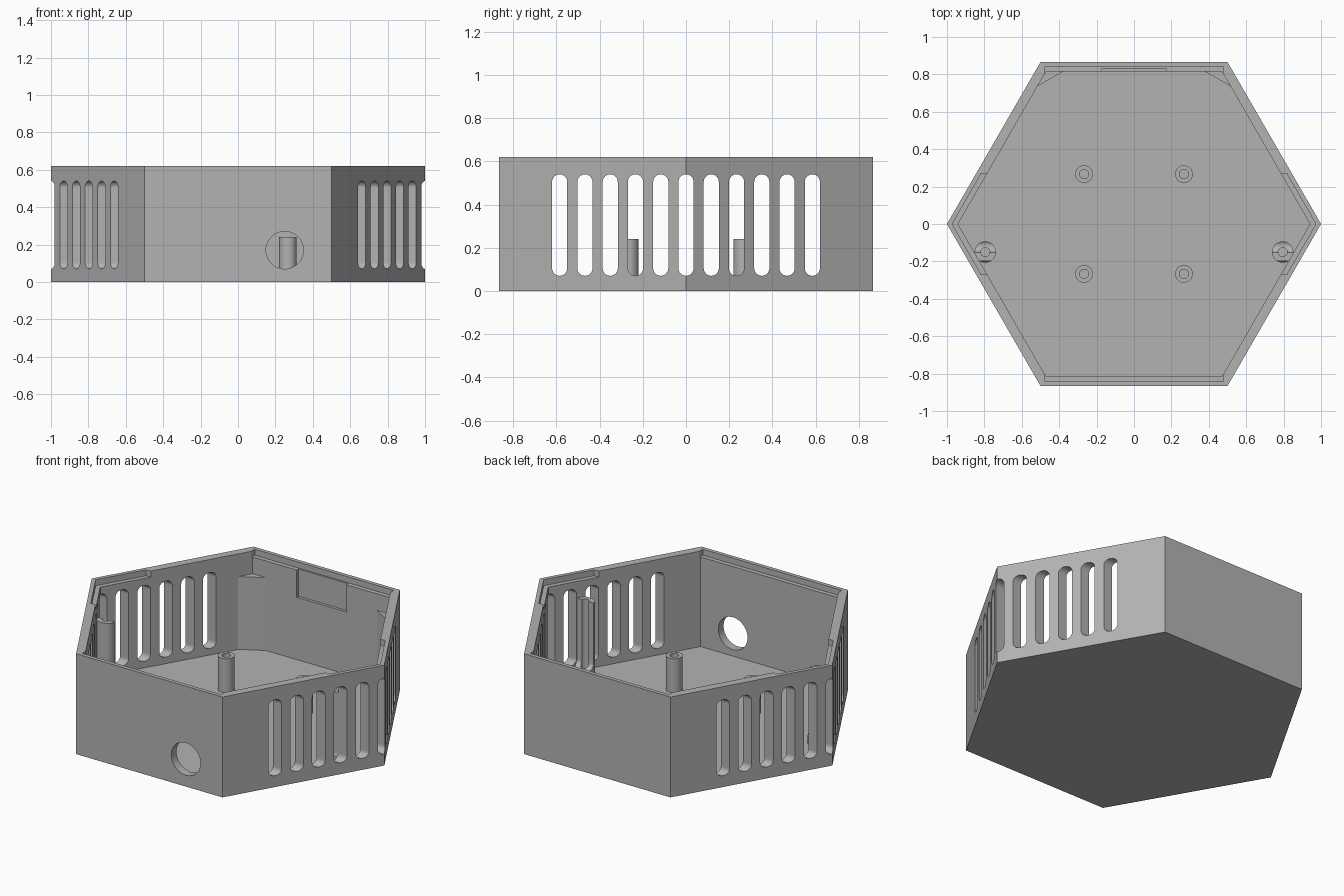
import bpy, bmesh, math
from mathutils import Matrix, Vector

cube = bpy.data.objects.get("Cube")
if cube:
    bpy.data.objects.remove(cube, do_unlink=True)

H, FLOOR, LEDGE = 0.62, 0.03, 0.583
INNER, RECESS = 0.815, 0.842      # wall and lip distances from the centre
S3 = math.sqrt(3)

grey = bpy.data.materials.new("plain grey")
grey.use_nodes = True
grey.diffuse_color = (0.45, 0.45, 0.45, 1)
grey.node_tree.nodes["Principled BSDF"].inputs["Base Color"].default_value = grey.diffuse_color


def prism(bm, points, low, high, matrix=Matrix()):
    """Extrude a counter-clockwise outline from low to high."""
    ends = [[bm.verts.new(matrix @ Vector((x, y, h))) for x, y in points] for h in (low, high)]
    n = len(points)
    bm.faces.new(ends[0][::-1])
    bm.faces.new(ends[1])
    for i in range(n):
        j = (i + 1) % n
        bm.faces.new((ends[0][i], ends[0][j], ends[1][j], ends[1][i]))


def ring(radius, n=32, cx=0, cy=0, start=0, sweep=math.tau):
    step = sweep / n
    return [(cx + radius * math.cos(start + i * step), cy + radius * math.sin(start + i * step))
            for i in range(n)]


def rect(x0, x1, y0, y1):
    return [(x0, y0), (x1, y0), (x1, y1), (x0, y1)]


def part(name, shapes, helper=False):
    bm = bmesh.new()
    for shape in shapes:
        prism(bm, *shape)
    bmesh.ops.recalc_face_normals(bm, faces=bm.faces[:])
    mesh = bpy.data.meshes.new(name)
    bm.to_mesh(mesh)
    bm.free()
    mesh.materials.append(grey)
    obj = bpy.data.objects.new(name, mesh)
    bpy.context.collection.objects.link(obj)
    if helper:
        obj.hide_render = True
        obj.hide_set(True)
        obj.display_type = 'WIRE'
    return obj


def cut(obj, *cutters):
    for cutter in cutters:
        mod = obj.modifiers.new(cutter.name, 'BOOLEAN')
        mod.operation = 'DIFFERENCE'
        mod.solver = 'EXACT'
        mod.object = cutter


def smooth(obj):
    bpy.ops.object.select_all(action='DESELECT')
    obj.select_set(True)
    bpy.context.view_layer.objects.active = obj
    bpy.ops.object.shade_smooth_by_angle(angle=math.radians(30))


# Vent cutters: upright rounded slots running sideways through the side walls
along_x = Matrix(((0, 0, 1, 0), (1, 0, 0, 0), (0, 1, 0, 0), (0, 0, 0, 1)))
half, low, high = 0.035, 0.07, 0.54
vents = []
for i in range(-5, 6):
    y = i * 0.117
    capsule = [(y + half, low + half), (y + half, high - half)]
    capsule += ring(half, 12, y, high - half, 0, math.pi)[1:]
    capsule += [(y - half, high - half), (y - half, low + half)]
    capsule += ring(half, 12, y, low + half, math.pi, math.pi)[1:]
    vents += [(capsule, 0.55, 1.1, along_x), (capsule, -1.1, -0.55, along_x)]
vent_cutter = part("vent_cutter", vents, True)

# Tray cavity, lip recesses, shallow rear pocket and front cable hole
cavity = part("cavity_cutter", [(ring(INNER * 2 / S3, 6), FLOOR, 0.8)], True)
lip = part("lip_cutter", [(rect(-0.475, 0.475, -RECESS, RECESS), LEDGE, 0.8)], True)
tip, ny = RECESS * 2 / S3, 0.27
nx = tip - ny / S3
corner_lip = part("corner_lip_cutter", [
    ([(tip, 0), (nx, ny), (-nx, ny), (-tip, 0), (-nx, -ny), (nx, -ny)], LEDGE, 0.75)], True)
pocket = part("pocket_cutter", [(rect(-0.17, 0.17, 0.7, 0.832), 0.415, 0.7)], True)
along_y = Matrix.Rotation(math.pi / 2, 4, 'X')
hole = part("cable_hole_cutter", [(ring(0.1, 48, 0.25, 0.17), 0.7, 1.0, along_y)], True)

# Hexagonal shell
shell = part("hexagonal_shell", [(ring(1, 6), 0, H)])
cut(shell, cavity, lip, corner_lip, pocket, hole, vent_cutter)
smooth(shell)

for side, s in (("left", 1), ("right", -1)):
    # Triangular gusset in each rear corner
    part(side + "_rear_gusset", [([(s * 0.37, 0.82), (s * 0.52, 0.735), (s * 0.475, 0.82)],
                                  FLOOR - 0.01, 0.48)])

    # Screw post beside the side wall, sliced by the vents
    px, py = s * 0.795, -0.15
    bore = part(side + "_post_bore_cutter", [(ring(0.024, 24, px, py), FLOOR, 0.7)], True)
    post = part(side + "_side_post", [(ring(0.057, 32, px, py), FLOOR - 0.01, 0.48)])
    cut(post, bore, vent_cutter)
    smooth(post)

    # Board standoffs on the floor
    for end, e in (("front", -1), ("rear", 1)):
        x, y = s * 0.267, e * 0.267
        bore = part(f"{side}_{end}_bore_cutter", [(ring(0.025, 24, x, y), FLOOR, 0.4)], True)
        standoff = part(f"{side}_{end}_standoff", [(ring(0.047, 32, x, y), FLOOR - 0.01, 0.24)])
        cut(standoff, bore)
        smooth(standoff)
